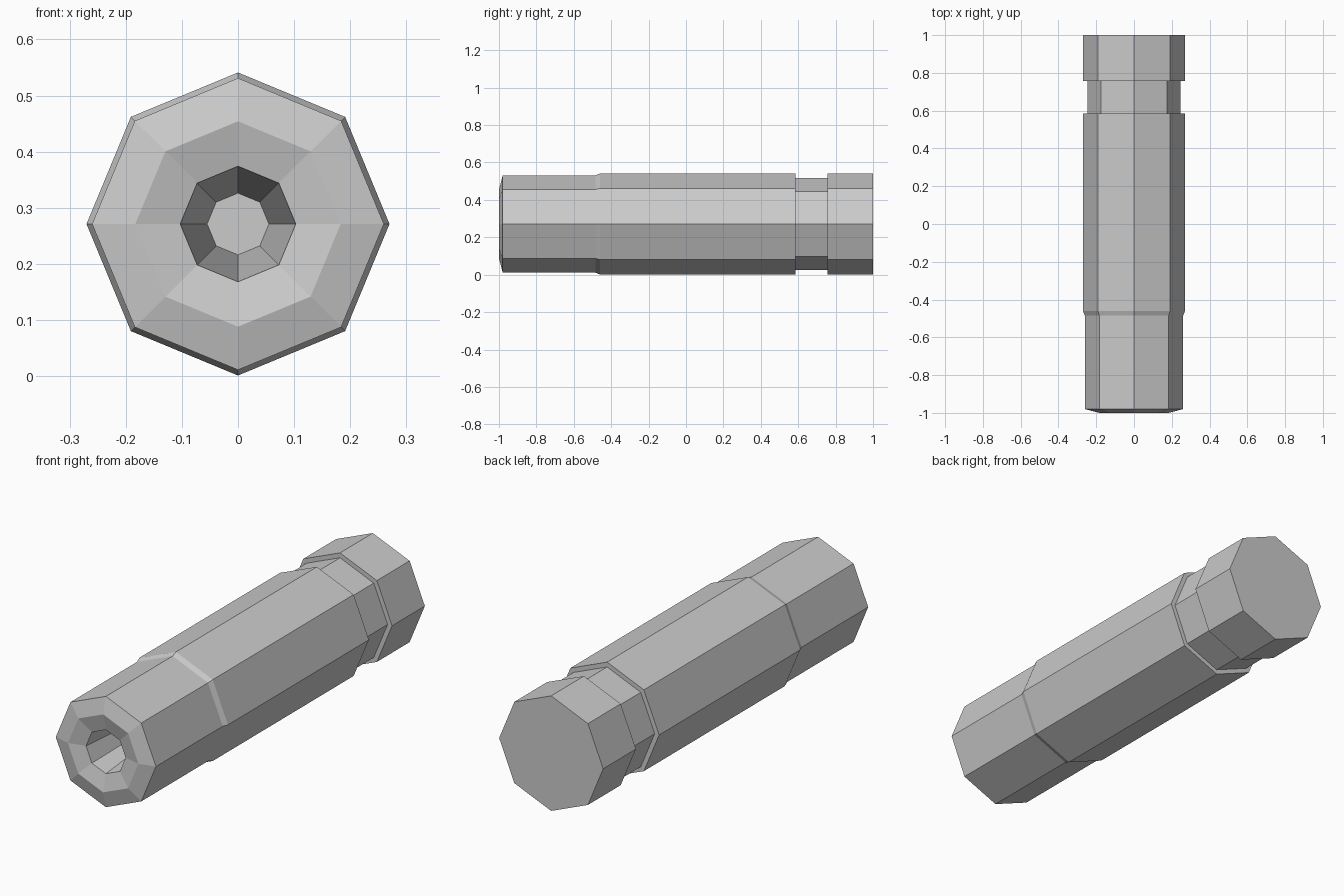
import bpy, bmesh
from math import cos, sin, pi

if "Cube" in bpy.data.objects:
    bpy.data.objects.remove(bpy.data.objects["Cube"])

SIDES = 8
AXIS_Z = 0.271

# (radius, y) outline from the bottom of the bore, round the nose, to the back cap
PROFILE = [
    (0.055, -0.50), (0.103, -0.98),               # tapered bore
    (0.183, -1.00), (0.260, -0.98),               # recessed lip and nose bevel
    (0.260, -0.485), (0.270, -0.46),              # slim front section and step
    (0.270, 0.585), (0.247, 0.585),               # main body
    (0.247, 0.757), (0.270, 0.757), (0.270, 1.0)  # groove and end cap
]


def lathe(name, profile):
    bm = bmesh.new()
    rings = [[bm.verts.new((r * cos(2 * pi * i / SIDES), y,
                            AXIS_Z + r * sin(2 * pi * i / SIDES)))
              for i in range(SIDES)] for r, y in profile]
    for a, b in zip(rings, rings[1:]):
        for i in range(SIDES):
            j = (i + 1) % SIDES
            bm.faces.new((a[i], a[j], b[j], b[i]))
    bm.faces.new(rings[0])
    bm.faces.new(rings[-1])
    bmesh.ops.recalc_face_normals(bm, faces=bm.faces)
    mesh = bpy.data.meshes.new(name)
    bm.to_mesh(mesh)
    bm.free()
    obj = bpy.data.objects.new(name, mesh)
    bpy.context.collection.objects.link(obj)
    return obj


# Octagonal handle with front bore and rear groove
lathe("grooved_handle", PROFILE)
